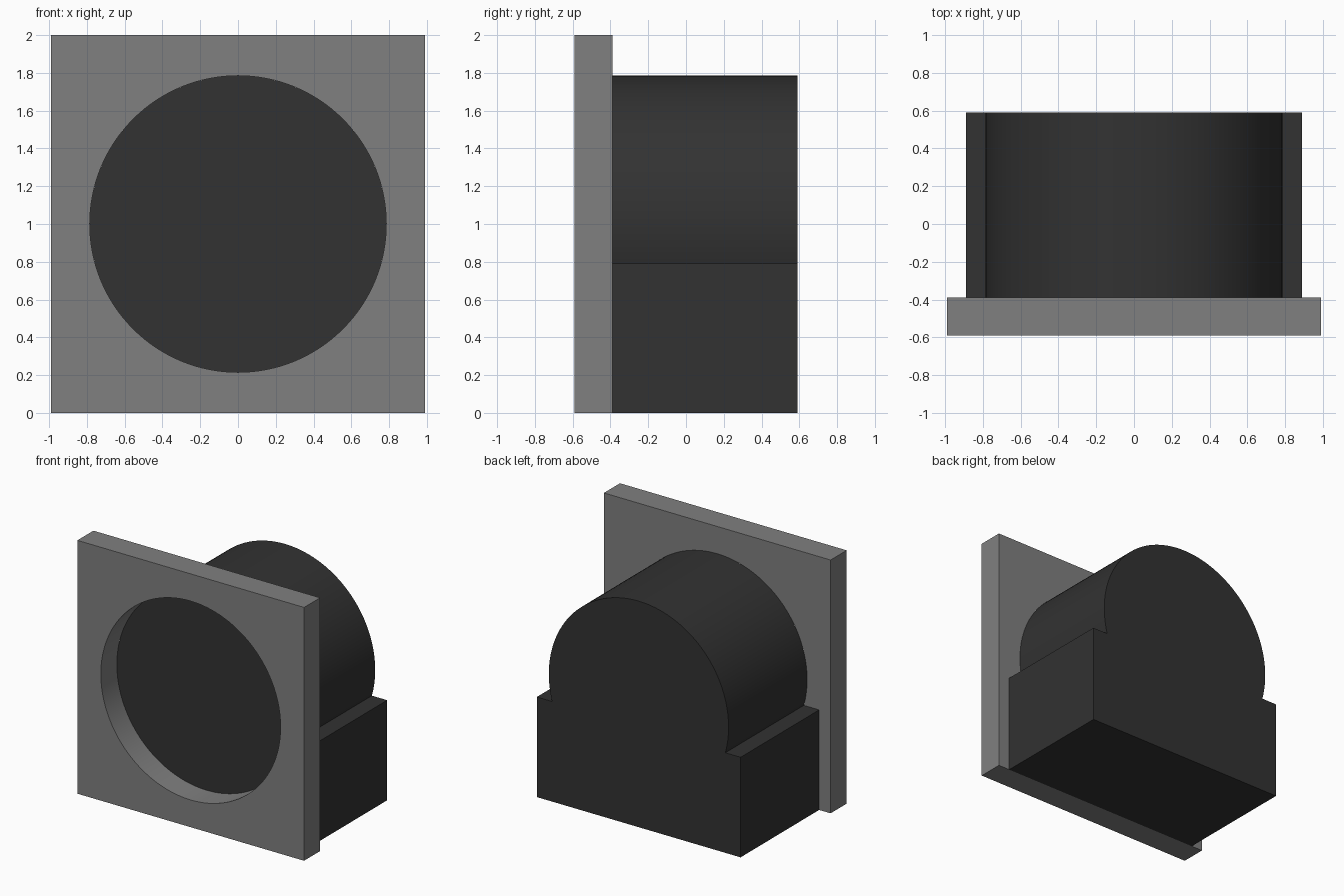
import bpy, bmesh, math
from mathutils import Vector

cube = bpy.data.objects.get("Cube")
if cube:
    bpy.data.objects.remove(cube, do_unlink=True)

RADIUS, CENTRE_Z = 0.785, 1.0
FRONT, JOIN, BACK = -0.59, -0.39, 0.59


def material(name, value):
    mat = bpy.data.materials.new(name)
    mat.use_nodes = True
    colour = (value, value, value, 1)
    mat.diffuse_color = colour
    mat.node_tree.nodes["Principled BSDF"].inputs["Base Color"].default_value = colour
    return mat


def arc(start, end, steps):
    """Points (x, z) on the barrel circle, from one angle to another."""
    angles = [start + (end - start) * i / steps for i in range(steps + 1)]
    return [(RADIUS * math.cos(a), CENTRE_Z + RADIUS * math.sin(a)) for a in angles]


def extrude_profile(name, loops, y0, y1, mat):
    """Fill closed x-z loops (inner loops become holes) and extrude along y."""
    bm = bmesh.new()
    edges = []
    for loop in loops:
        verts = [bm.verts.new((x, y0, z)) for x, z in loop]
        edges += [bm.edges.new((v, verts[i - 1])) for i, v in enumerate(verts)]
    if len(loops) == 1:
        bm.faces.new(verts)
    else:
        bmesh.ops.triangle_fill(bm, use_beauty=True, edges=edges, normal=Vector((0, -1, 0)))
    geom = bmesh.ops.extrude_face_region(bm, geom=bm.faces[:], use_keep_orig=True)["geom"]
    moved = [g for g in geom if isinstance(g, bmesh.types.BMVert)]
    bmesh.ops.translate(bm, verts=moved, vec=(0, y1 - y0, 0))
    bmesh.ops.recalc_face_normals(bm, faces=bm.faces[:])
    mesh = bpy.data.meshes.new(name)
    bm.to_mesh(mesh)
    bm.free()
    mesh.materials.append(mat)
    obj = bpy.data.objects.new(name, mesh)
    bpy.context.collection.objects.link(obj)
    bpy.ops.object.select_all(action="DESELECT")
    obj.select_set(True)
    bpy.context.view_layer.objects.active = obj
    bpy.ops.object.shade_smooth_by_angle(angle=math.radians(30))
    return obj


grey = material("mid grey", 0.214)
charcoal = material("charcoal", 0.032)

# Square front plate with a round opening
square = [(-0.99, 0), (0.99, 0), (0.99, 2), (-0.99, 2)]
opening = arc(0, math.tau, 128)[:-1]
extrude_profile("front_plate", [square, opening], FRONT, JOIN, grey)

# Housing: round barrel rising out of a rectangular base
base_w, base_h = 0.89, 0.79
dip = math.asin((base_h - CENTRE_Z) / RADIUS)
outline = [(-base_w, base_h), (-base_w, 0), (base_w, 0), (base_w, base_h)]
outline += arc(dip, math.pi - dip, 80)
extrude_profile("housing", [outline], JOIN, BACK, charcoal)
